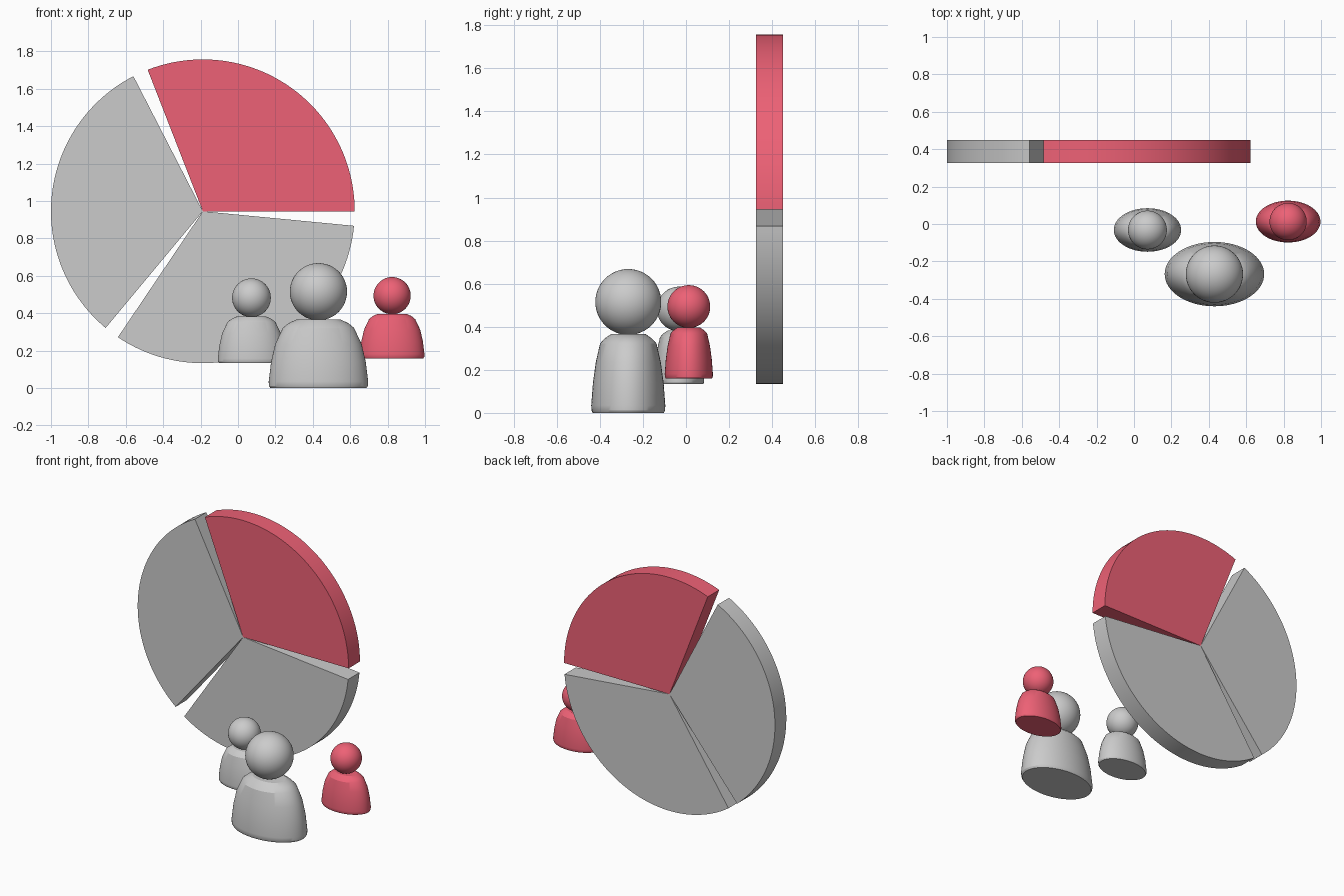
import bpy, bmesh
from math import cos, sin, pi, radians

if "Cube" in bpy.data.objects:
    bpy.data.objects.remove(bpy.data.objects["Cube"])

red = bpy.data.materials.new("red")
red.diffuse_color = (0.85, 0.12, 0.18, 1)
red.use_nodes = True
red.node_tree.nodes["Principled BSDF"].inputs["Base Color"].default_value = red.diffuse_color


def finish(bm, name, mat=None, angle=30):
    bmesh.ops.recalc_face_normals(bm, faces=bm.faces)
    mesh = bpy.data.meshes.new(name)
    bm.to_mesh(mesh)
    bm.free()
    ob = bpy.data.objects.new(name, mesh)
    bpy.context.collection.objects.link(ob)
    if mat:
        mesh.materials.append(mat)
    bpy.ops.object.select_all(action='DESELECT')
    ob.select_set(True)
    bpy.context.view_layer.objects.active = ob
    bpy.ops.object.shade_smooth_by_angle(angle=radians(angle))
    return ob


# Pie slice: a flat sector in XZ, extruded along Y
def slice_part(name, a0, a1, mat=None):
    cx, cz, r, y0, y1, n = -0.188, 0.945, 0.812, 0.325, 0.45, 48
    bm = bmesh.new()
    pts = [(cx, cz)]
    for i in range(n + 1):
        a = radians(a0 + (a1 - a0) * i / n)
        pts.append((cx + r * cos(a), cz + r * sin(a)))
    face = bm.faces.new([bm.verts.new((x, y0, z)) for x, z in pts])
    ext = bmesh.ops.extrude_face_region(bm, geom=[face])
    verts = [v for v in ext["geom"] if isinstance(v, bmesh.types.BMVert)]
    bmesh.ops.translate(bm, verts=verts, vec=(0, y1 - y0, 0))
    finish(bm, name, mat)


# Torso profile: half width, half depth, height
TORSO = [(0.257, 0.165, 0.0), (0.265, 0.171, 0.012), (0.266, 0.172, 0.035),
         (0.253, 0.164, 0.14), (0.231, 0.151, 0.235), (0.190, 0.131, 0.322),
         (0.160, 0.108, 0.347), (0.118, 0.080, 0.366)]


def person(name, x, y, z, s, mat=None):
    # Oval torso lofted from the profile
    n = 64
    bm = bmesh.new()
    rings = [[bm.verts.new((x + s * rx * cos(2 * pi * i / n),
                            y + s * ry * sin(2 * pi * i / n), z + s * h))
              for i in range(n)] for rx, ry, h in TORSO]
    for a, b in zip(rings, rings[1:]):
        for i in range(n):
            j = (i + 1) % n
            bm.faces.new((a[i], a[j], b[j], b[i]))
    bm.faces.new(rings[0])
    bm.faces.new(rings[-1])
    finish(bm, name + "_torso", mat, 28)
    # Ball head
    bm = bmesh.new()
    bmesh.ops.create_uvsphere(bm, u_segments=48, v_segments=24, radius=0.153 * s)
    bmesh.ops.translate(bm, verts=bm.verts, vec=(x, y, z + 0.515 * s))
    finish(bm, name + "_head", mat)


slice_part("slice_highlight", 0, 111.3, red)
slice_part("slice_left", 117.2, 230.2)
slice_part("slice_bottom", 236, 354.5)

person("front_person", 0.43, -0.268, 0.0, 1.0)
person("left_person", 0.072, -0.032, 0.134, 0.677)
person("right_person", 0.824, 0.013, 0.159, 0.65, red)
